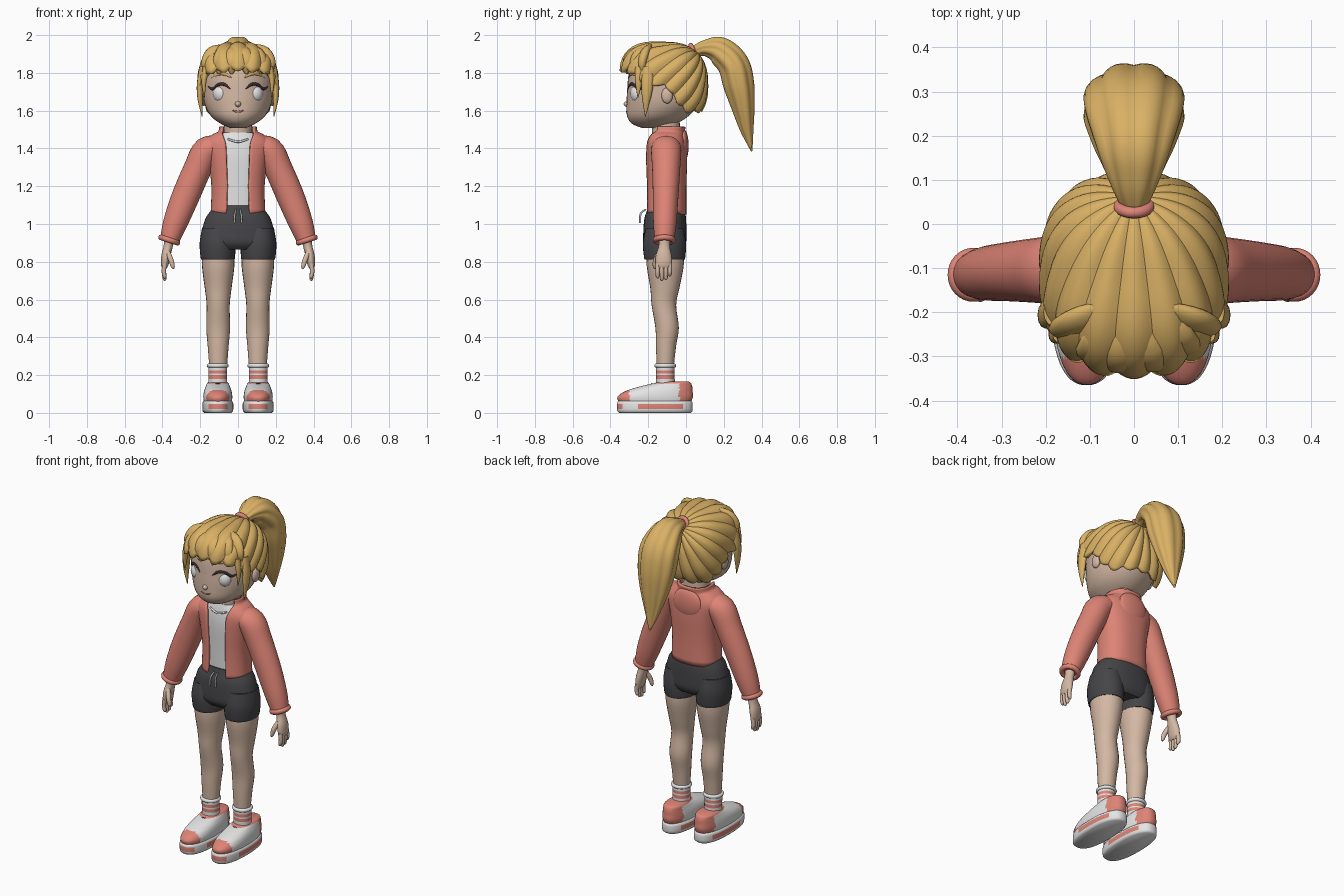
import bpy, bmesh, math
from mathutils import Vector

if "Cube" in bpy.data.objects:
    bpy.data.objects.remove(bpy.data.objects["Cube"])

def material(name, rgb):
    m = bpy.data.materials.new(name)
    m.diffuse_color = (*rgb, 1)
    m.use_nodes = True
    m.node_tree.nodes["Principled BSDF"].inputs["Base Color"].default_value = m.diffuse_color
    return m

HAIR = material("golden hair", (.70, .44, .13))
SKIN = material("skin", (.66, .48, .37))
RED = material("coral red", (.73, .23, .18))
DARK = material("charcoal", (.06, .06, .066))
WHITE = material("off white", (.78, .78, .78))
INK = material("lash brown", (.04, .025, .025))
LIP = material("lip", (.42, .18, .14))

def finish(name, bm, mats, rule=None):
    bmesh.ops.recalc_face_normals(bm, faces=bm.faces)
    for f in bm.faces:
        f.smooth = True
        if rule:
            f.material_index = rule(f.calc_center_median())
    me = bpy.data.meshes.new(name)
    bm.to_mesh(me)
    bm.free()
    ob = bpy.data.objects.new(name, me)
    for m in (mats if isinstance(mats, list) else [mats]):
        me.materials.append(m)
    bpy.context.collection.objects.link(ob)
    return ob

def spline(rings, sub):
    """Catmull-Rom interpolation of ring rows."""
    out = []
    for i in range(len(rings) - 1):
        p0, p1, p2 = rings[max(i - 1, 0)], rings[i], rings[i + 1]
        p3 = rings[min(i + 2, len(rings) - 1)]
        for k in range(sub):
            t = k / sub
            out.append([.5 * (2 * b + (c - a) * t + (2 * a - 5 * b + 4 * c - d) * t * t
                              + (3 * b - a - 3 * c + d) * t ** 3)
                        for a, b, c, d in zip(p0, p1, p2, p3)])
    return out + [list(rings[-1])]

def loft(name, rings, mats, ref=(1, 0, 0), n=24, sub=4, p=2, up=False, groove=0, rule=None):
    """Skin through rings (x, y, z, radius along ref, other radius[, front gap])."""
    rows, bm, loops = spline(rings, sub), bmesh.new(), []
    gap = len(rings[0]) > 5
    for i, r in enumerate(rows):
        c = Vector(r[:3])
        a, b = rows[max(i - 1, 0)], rows[min(i + 1, len(rows) - 1)]
        t = Vector((0, 0, 1)) if up else (Vector(b[:3]) - Vector(a[:3])).normalized()
        u = Vector(ref)
        u = (u - t * u.dot(t)).normalized()
        v = t.cross(u)
        loop = []
        for k in range(n):
            if gap:
                g = math.asin(min(.99, r[5] / r[3]) ** (p / 2))
                w = -math.pi / 2 + g + (2 * math.pi - 2 * g) * k / (n - 1)
            else:
                w = 2 * math.pi * k / n
            cs, sn = math.cos(w), math.sin(w)
            q = 1 - groove * (1 - abs(math.sin(4 * w)))
            loop.append(bm.verts.new(c + q * (u * r[3] * math.copysign(abs(cs) ** (2 / p), cs)
                                              + v * r[4] * math.copysign(abs(sn) ** (2 / p), sn))))
        loops.append(loop)
    for A, B in zip(loops, loops[1:]):
        for k in range(n - 1 if gap else n):
            j = (k + 1) % n
            bm.faces.new((A[k], A[j], B[j], B[k]))
    if not gap:
        bm.faces.new(loops[0])
        bm.faces.new(loops[-1])
    return finish(name, bm, mats, rule)

def ball(name, c, s, mat):
    bm = bmesh.new()
    bmesh.ops.create_uvsphere(bm, u_segments=24, v_segments=16, radius=1)
    for v in bm.verts:
        v.co = Vector((v.co.x * s[0] + c[0], v.co.y * s[1] + c[1], v.co.z * s[2] + c[2]))
    return finish(name, bm, mat)

def ring(name, c, R, r, mat, rot=(0, 0, 0)):
    bpy.ops.mesh.primitive_torus_add(location=c, rotation=rot, major_radius=R, minor_radius=r,
                                     major_segments=32, minor_segments=10)
    ob = bpy.context.object
    ob.name = name
    ob.data.materials.append(mat)
    return ob

def lerp(table, x):
    for a, b in zip(table, table[1:]):
        if x <= b[0]:
            t = (x - a[0]) / (b[0] - a[0])
            return [p + (q - p) * t for p, q in zip(a[1:], b[1:])]
    return list(table[-1][1:])

# Head: z, centre y, half width, half depth
HEAD = [(1.508, -.18, .04, .05), (1.53, -.17, .09, .115), (1.57, -.15, .142, .162),
        (1.63, -.125, .175, .19), (1.70, -.115, .187, .197), (1.80, -.11, .187, .192),
        (1.88, -.11, .15, .155), (1.93, -.11, .08, .08)]
loft("head", [(0, y, z, a, b) for z, y, a, b in HEAD], SKIN, n=40, up=True)
loft("neck", [(0, -.1, 1.40, .085, .08), (0, -.105, 1.48, .075, .075), (0, -.11, 1.58, .075, .075)], SKIN, up=True)

def face(x, z, out=0.0):
    cy, a, b = lerp(HEAD, z)
    return (x, cy - b * math.sqrt(max(0, 1 - (x / a) ** 2)) - out, z)

def stroke(name, pts, mat, r=.006, tip=.002):
    rows = [(*face(x, z, .002), tip if i in (0, len(pts) - 1) else r, r * .6 if 0 < i < len(pts) - 1 else tip)
            for i, (x, z) in enumerate(pts)]
    loft(name, rows, mat, ref=(0, 0, 1), n=8)

ball("nose", (0, -.308, 1.635), (.016, .022, .016), SKIN)
stroke("mouth", [(-.032, 1.603), (0, 1.594), (.032, 1.603)], LIP, .005)
for s, side in ((-1, "left"), (1, "right")):
    # Eyes, brows, ears
    ball(side + "_eye", (s * .088, -.253, 1.69), (.044, .042, .05), WHITE)
    stroke(side + "_lash", [(s * .042, 1.715), (s * .07, 1.738), (s * .105, 1.738), (s * .135, 1.715), (s * .158, 1.728)], INK, .008)
    stroke(side + "_brow", [(s * .035, 1.775), (s * .085, 1.798), (s * .14, 1.775)], HAIR, .01)
    ball(side + "_ear", (s * .188, -.1, 1.68), (.018, .03, .042), SKIN)
    # Hair locks framing the face
    loft(side + "_long_lock", [(s * .185, -.2, 1.83, .02, .03), (s * .2, -.205, 1.74, .018, .032),
                               (s * .2, -.21, 1.66, .014, .022), (s * .19, -.215, 1.57, .002, .002)], HAIR, n=12)
    loft(side + "_short_lock", [(s * .165, -.25, 1.83, .02, .02), (s * .18, -.25, 1.76, .014, .02),
                                (s * .178, -.255, 1.67, .002, .002)], HAIR, n=12)

# Hair cap: lobes swept away from the tie down to a hairline
LINE = [(0, 1.835), (40, 1.82), (60, 1.77), (80, 1.75), (95, 1.735), (112, 1.64), (130, 1.605), (180, 1.62)]
C, K, X = Vector((0, -.11, 1.74)), Vector((0, .72, .69)).normalized(), Vector((1, 0, 0))
E = K.cross(X)

def cap_point(phi, th):
    d = K * math.cos(th) + (X * math.cos(phi) + E * math.sin(phi)) * math.sin(th)
    r = sum(abs(c / R) ** 2.5 for c, R in zip(d, (.212, .225, .222))) ** -.4
    r *= 1 + .06 * (abs(math.sin(9 * phi)) - .7) * math.sin(th)
    r *= 1 + .25 * max(0, -d.y) ** 2 * max(0, d.z + .05)
    return C + d * r

bm = bmesh.new()
N, M = 144, 22
cols = []
for i in range(N):
    phi, th = 2 * math.pi * i / N, .1
    while th < 2.8:
        q = cap_point(phi, th) - C
        az = math.degrees(math.atan2(abs(q.x), -q.y))
        if q.z + C.z < lerp(LINE, az)[0] - .025 * abs(math.sin(9 * phi)):
            break
        th += .01
    cols.append([bm.verts.new(cap_point(phi, .03 + (th - .03) * j / M)) for j in range(M + 1)])
for A, B in zip(cols, cols[1:] + cols[:1]):
    for j in range(M):
        bm.faces.new((A[j], A[j + 1], B[j + 1], B[j]))
bm.faces.new([c[0] for c in cols])
cap = finish("hair_cap", bm, HAIR)
mod = cap.modifiers.new("thickness", 'SOLIDIFY')
mod.thickness, mod.offset = .025, -1

# Fringe
for i, x in enumerate((-.15, -.09, -.03, .04, .11, .155)):
    b = 3.6 * x * x
    loft("fringe_lock_%d" % i, [(x * .5, -.2, 1.93, .03, .015), (x * .85, -.285 + b * .8, 1.905, .042, .025),
                                (x * 1.05, -.318 + b, 1.85, .038, .024), (x * 1.12, -.312 + b, 1.795, .008, .008)], HAIR, n=14)

# Ponytail and tie
loft("ponytail", [(0, .04, 1.91, .03, .03), (0, .1, 1.93, .06, .046), (0, .175, 1.918, .092, .078),
                  (0, .25, 1.845, .118, .088), (0, .28, 1.735, .115, .086), (0, .302, 1.62, .09, .065),
                  (0, .322, 1.5, .05, .038), (0, .348, 1.385, .004, .004)], HAIR, n=48, sub=6, groove=.1)
ring("hair_tie", (0, .04, 1.915), .034, .013, RED, (math.radians(-65), 0, 0))

# Shirt and jacket
loft("shirt", [(0, -.105, 1.04, .125, .088), (0, -.105, 1.2, .122, .09), (0, -.105, 1.35, .135, .094),
               (0, -.105, 1.43, .13, .088), (0, -.105, 1.485, .088, .074)], WHITE, n=40, p=2.4, up=True)
loft("shirt_neckline", [(-.055, -.188, 1.45, .005, .005), (0, -.2, 1.435, .006, .006), (.055, -.188, 1.45, .005, .005)],
     WHITE, ref=(0, 0, 1), n=8)
jacket = loft("jacket_body", [(0, -.105, 1.05, .138, .1, .06), (0, -.105, 1.2, .134, .1, .056), (0, -.105, 1.33, .15, .104, .06),
                              (0, -.105, 1.42, .172, .1, .064), (0, -.105, 1.465, .135, .09, .078),
                              (0, -.1, 1.485, .1, .086, .082), (0, -.095, 1.515, .092, .086, .08)], RED, n=56, p=2.4, up=True)
mod = jacket.modifiers.new("thickness", 'SOLIDIFY')
mod.thickness, mod.offset = .014, 0
ball("hood", (0, -.014, 1.415), (.095, .028, .088), RED)

# Shorts
loft("shorts_hips", [(0, -.108, .865, .17, .09), (0, -.112, .90, .2, .112), (0, -.112, .96, .192, .114),
                     (0, -.11, 1.03, .172, .11), (0, -.107, 1.07, .145, .1), (0, -.105, 1.1, .128, .094)], DARK, n=40, p=2.3, up=True)

LEG = [(.88, -.11, .085, .095), (.78, -.11, .086, .098), (.66, -.112, .071, .077), (.57, -.117, .061, .065),
       (.45, -.1, .063, .062), (.35, -.106, .055, .053), (.23, -.11, .046, .044)]

def sole_rule(c):
    return 1 if .02 < c.z < .048 and (-.26 < c.y < -.01 or c.y < -.34) else 0

def upper_rule(c):
    return 1 if c.y > -.035 or (c.y < -.3 and c.z > .06) or c.z > .155 else 0

def sock_rule(c):
    return 1 if .18 < c.z < .195 or .21 < c.z < .225 else 0

for s, side in ((-1, "left"), (1, "right")):
    # Legs
    loft(side + "_shorts_leg", [(s * .11, -.113, .98, .08, .1), (s * .109, -.114, .9, .094, .114),
                                (s * .107, -.113, .83, .092, .11), (s * .106, -.113, .812, .088, .106)], DARK, n=32, up=True)
    loft(side + "_leg", [(s * .105, y, z, a, b) for z, y, a, b in LEG], SKIN, up=True)
    loft(side + "_drawstring", [(s * .012, -.212, 1.078, .004, .004), (s * .016, -.24, 1.055, .005, .005),
                                (s * .02, -.243, 1.005, .005, .005)], WHITE, n=8)
    # Socks and shoes
    x = s * .107
    loft(side + "_sock", [(x, -.108, .13, .05, .05), (x, -.11, .25, .05, .048)], [WHITE, RED], sub=16, up=True, rule=sock_rule)
    ring(side + "_sock_rim", (x, -.11, .25), .047, .011, WHITE)
    loft(side + "_sole", [(x, -.165, 0, .072, .19), (x, -.165, .008, .08, .198), (x, -.165, .02, .082, .2), (x, -.165, .048, .082, .2),
                          (x, -.165, .058, .08, .198), (x, -.165, .064, .072, .19)], [WHITE, RED], n=64, sub=1, p=2.4, up=True, rule=sole_rule)
    loft(side + "_shoe_upper", [(x, -.165, .055, .074, .19), (x, -.163, .085, .077, .2), (x, -.143, .115, .073, .178),
                                (x, -.105, .14, .064, .138), (x, -.07, .158, .056, .096), (x, -.065, .166, .045, .08)],
         [WHITE, RED], n=64, p=2.3, up=True, rule=upper_rule)
    for i, (y, z) in enumerate(((-.25, .127), (-.215, .142), (-.18, .153))):
        loft("%s_lace_%d" % (side, i), [(x - .035, y + .01, z - .012, .004, .004), (x, y, z, .005, .005),
                                        (x + .035, y + .01, z - .012, .004, .004)], DARK, ref=(0, 1, 0), n=8)
    # Sleeves
    loft(side + "_sleeve", [(s * .085, -.105, 1.412, .075, .05), (s * .162, -.105, 1.39, .08, .075), (s * .215, -.105, 1.29, .074, .074),
                            (s * .282, -.108, 1.135, .067, .073), (s * .334, -.112, 1.0, .061, .064),
                            (s * .364, -.115, .91, .05, .05)], RED, ref=(0, 1, 0), n=32)
    ring(side + "_cuff", (s * .364, -.115, .915), .046, .015, RED, (0, s * math.radians(-18), 0))
    # Hands
    loft(side + "_palm", [(s * .362, -.115, .93, .03, .028), (s * .37, -.115, .88, .03, .024), (s * .382, -.118, .83, .042, .024),
                          (s * .388, -.118, .785, .042, .02), (s * .39, -.118, .765, .034, .012)], SKIN, ref=(0, 1, 0), n=20)
    for i, (y, tip) in enumerate(((-.15, .712), (-.128, .70), (-.107, .704), (-.086, .722))):
        loft("%s_finger_%d" % (side, i), [(s * .388, y, .79, .012, .013), (s * .393, y, .75, .0115, .012),
                                          (s * .388, y, tip + .01, .01, .01), (s * .386, y, tip, .004, .004)], SKIN, ref=(0, 1, 0), n=10)
    loft(side + "_thumb", [(s * .372, -.14, .85, .014, .014), (s * .355, -.16, .81, .014, .014),
                           (s * .345, -.165, .775, .011, .011), (s * .343, -.165, .762, .004, .004)], SKIN, ref=(0, 1, 0), n=10)

bpy.ops.object.select_all(action='SELECT')
bpy.context.view_layer.objects.active = cap
bpy.ops.object.shade_smooth_by_angle(angle=math.radians(50))
